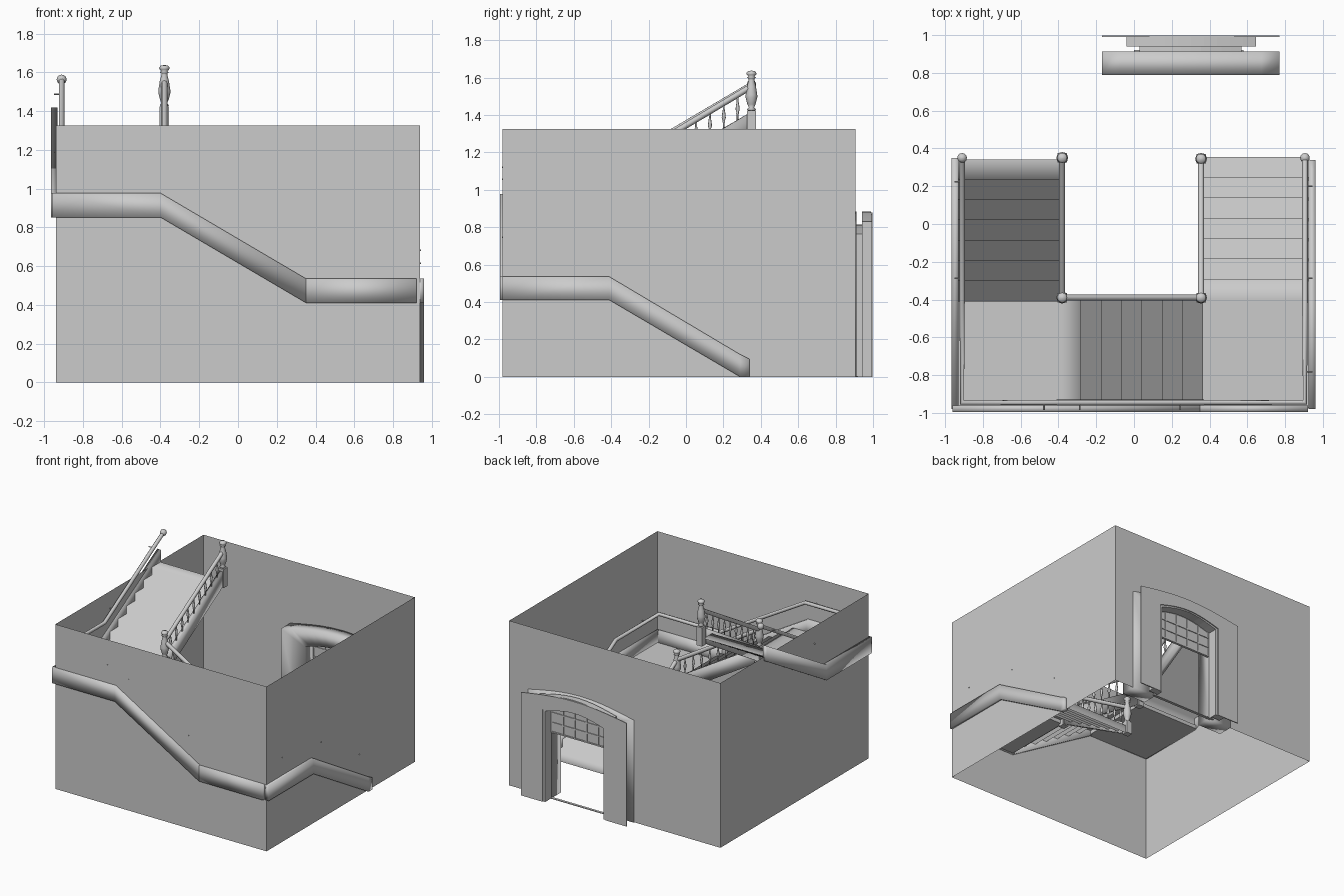
import bpy, bmesh, math
from mathutils import Vector

old = bpy.data.objects.get("Cube")
if old:
    bpy.data.objects.remove(old, do_unlink=True)

grey = bpy.data.materials.new("plain grey")
grey.use_nodes = True
grey.diffuse_color = (0.6, 0.6, 0.6, 1)
grey.node_tree.nodes["Principled BSDF"].inputs["Base Color"].default_value = (0.6, 0.6, 0.6, 1)

RISE = 0.441          # height of one flight
GOING = 0.1075        # depth of one tread
STEPS = 7
WALL_TOP = 1.325


def make(name, verts, faces, smooth=False, fix=True):
    mesh = bpy.data.meshes.new(name)
    mesh.from_pydata([tuple(v) for v in verts], [], faces)
    mesh.materials.append(grey)
    if fix:
        bm = bmesh.new()
        bm.from_mesh(mesh)
        bmesh.ops.recalc_face_normals(bm, faces=bm.faces)
        bm.to_mesh(mesh)
        bm.free()
    mesh.polygons.foreach_set("use_smooth", [smooth] * len(mesh.polygons))
    obj = bpy.data.objects.new(name, mesh)
    bpy.context.collection.objects.link(obj)
    return obj


def tube(name, rings, smooth=False, caps=True):
    """Skin a list of equal rings of points."""
    n = len(rings[0])
    verts = [p for ring in rings for p in ring]
    faces = [(r * n + i, r * n + (i + 1) % n, (r + 1) * n + (i + 1) % n, (r + 1) * n + i)
             for r in range(len(rings) - 1) for i in range(n)]
    if caps:
        faces += [tuple(range(n)), tuple(range(len(verts) - n, len(verts)))]
    return make(name, verts, faces, smooth)


def box(name, x0, x1, y0, y1, z0, z1):
    return tube(name, [[(x0, y0, z), (x1, y0, z), (x1, y1, z), (x0, y1, z)] for z in (z0, z1)])


def lathe(name, x, y, z, profile, sides=12):
    angles = [math.tau * i / sides for i in range(sides)]
    return tube(name, [[(x + r * math.cos(a), y + r * math.sin(a), z + h) for a in angles]
                       for r, h in profile], smooth=True)


def rail(name, points, radius):
    curve = bpy.data.curves.new(name, "CURVE")
    curve.dimensions = "3D"
    curve.bevel_depth = radius
    curve.bevel_resolution = 2
    curve.use_fill_caps = True
    spline = curve.splines.new("POLY")
    spline.points.add(len(points) - 1)
    for p, co in zip(spline.points, points):
        p.co = (*co, 1)
    curve.materials.append(grey)
    obj = bpy.data.objects.new(name, curve)
    bpy.context.collection.objects.link(obj)


def string_board(name, points, across):
    """Board along a pitch line, with its thickness running along across."""
    rings = []
    for p in map(Vector, points):
        top, low = p.copy(), p.copy()
        top.z, low.z = p.z + 0.095, max(p.z - 0.03, 0)
        rings.append([top, low, low + Vector(across), top + Vector(across)])
    tube(name, rings, smooth=True)


def flight(name, start, direction, width, z):
    """Continuous tread and riser strip, rising along direction."""
    d = Vector(direction)
    side = d.cross(Vector((0, 0, 1))) * width
    p = Vector((*start, z))
    verts, faces = [p, p + side], []
    for _ in range(STEPS):
        for move in (Vector((0, 0, RISE / STEPS)), d * GOING):
            p = p + move
            verts += [p, p + side]
    for i in range(0, len(verts) - 2, 2):
        faces.append((i, i + 1, i + 3, i + 2))
    make(name, verts, faces, smooth=True, fix=False)


def arch(x0, x1, spring, crown, foot=0.0, n=10):
    """Outline of an opening with a shallow arched head."""
    head = [(x0 + (x1 - x0) * i / n, spring + (crown - spring) * math.sin(math.pi * i / n))
            for i in range(n + 1)]
    return [(x0, foot)] + head + [(x1, foot)]


def surround(name, outer, inner, y0, y1, smooth=False):
    tube(name, [[(a, y0, b), (a, y1, b), (c, y1, d), (c, y0, d)]
                for (a, b), (c, d) in zip(outer, inner)], smooth)


# Room walls, with an arched opening at the back
make("front_wall", [(-.94, -.98, 0), (.94, -.98, 0), (.94, -.98, WALL_TOP), (-.94, -.98, WALL_TOP)], [(0, 1, 2, 3)], fix=False)
for name, x in (("left_wall", .94), ("right_wall", -.94)):
    order = (0, 1, 2, 3) if x > 0 else (3, 2, 1, 0)
    make(name, [(x, -.98, 0), (x, .905, 0), (x, .905, WALL_TOP), (x, -.98, WALL_TOP)], [order], fix=False)
hole = arch(.03, .57, .74, .79)
edge = arch(-.94, .94, WALL_TOP, WALL_TOP)
count = len(hole)
make("back_wall", [(x, .905, z) for x, z in hole + edge],
     [(i, i + 1, count + i + 1, count + i) for i in range(count - 1)], fix=False)

# Flights and landings
flight("lower_flight", (.93, .355), (0, -1, 0), .57, 0)
flight("middle_flight", (.365, -.97), (-1, 0, 0), .58, RISE)
flight("upper_flight", (-.93, -.41), (0, 1, 0), .55, 2 * RISE)
box("lower_landing", .365, .935, -.975, -.395, RISE - .03, RISE)
box("upper_landing", -.935, -.385, -.975, -.395, 2 * RISE - .03, 2 * RISE)

# String boards on the walls
string_board("left_wall_string", [(.925, -.98, RISE), (.925, -.41, RISE), (.925, .29, .025), (.925, .34, 0)], (.035, 0, 0))
string_board("front_lower_string", [(.92, -.96, RISE), (.35, -.96, RISE)], (0, -.035, 0))
string_board("front_upper_string", [(.35, -.96, RISE), (-.4, -.96, 2 * RISE), (-.96, -.96, 2 * RISE)], (0, -.035, 0))
string_board("right_wall_string", [(-.93, -.98, 2 * RISE), (-.93, -.41, 2 * RISE), (-.93, .35, 3 * RISE)], (-.035, 0, 0))

# Wall handrail with ball ends and brackets
LIFT = .24
path = [(.905, .35, LIFT), (.905, -.4, RISE + LIFT), (.905, -.945, RISE + LIFT),
        (.36, -.945, RISE + LIFT), (-.4, -.945, 2 * RISE + LIFT), (-.91, -.945, 2 * RISE + LIFT),
        (-.91, -.4, 2 * RISE + LIFT), (-.91, .35, 3 * RISE + LIFT)]
rail("wall_handrail", path, .015)
BALL = [(.025 * math.sin(math.pi * i / 8) + .0005, -.025 * math.cos(math.pi * i / 8)) for i in range(9)]
for x, y, z in (path[0], path[-1]):
    lathe("handrail_ball", x, y, z, BALL)
for i, t, out in ((0, .2, (.04, 0, 0)), (0, .85, (.04, 0, 0)), (1, .7, (.04, 0, 0)),
                  (3, .15, (0, -.04, 0)), (3, .85, (0, -.04, 0)), (4, .15, (0, -.04, 0)),
                  (6, .15, (-.04, 0, 0)), (6, .83, (-.04, 0, 0))):
    p = Vector(path[i]).lerp(Vector(path[i + 1]), t)
    rail("rail_bracket", [p, p + Vector(out)], .004)

# Newel posts
NEWEL = [(.015, .1), (.024, .108), (.014, .118), (.022, .135), (.031, .17), (.031, .185),
         (.024, .23), (.015, .265), (.015, .272), (.024, .276), (.016, .284), (.025, .292),
         (.027, .301), (.02, .311), (.001, .315)]
corners = [(.355, .345), (.355, -.39), (-.38, -.39), (-.38, .35)]
for i, (x, y) in enumerate(corners):
    z = i * RISE
    box("newel_base", x - .025, x + .025, y - .025, y + .025, max(z - .05, 0), z + .1)
    lathe("newel_turning", x, y, z, NEWEL)

# Inner strings, handrails and balusters between the newels
SPINDLE = [(.005, 0), (.005, .25), (.008, .3), (.006, .34), (.011, .45), (.009, .6), (.005, .78), (.005, 1)]
for i in range(3):
    a = Vector((*corners[i], i * RISE))
    b = Vector((*corners[i + 1], (i + 1) * RISE))
    run = Vector((b.x - a.x, b.y - a.y, 0)).normalized()
    across = run.cross(Vector((0, 0, 1))) * .03
    string_board("inner_string", [a - across / 2, b - across / 2], across)
    up = Vector((0, 0, .23))
    rail("inner_handrail", [a + up, b + up], .016)
    for k in range(1, 10):
        p = a.lerp(b, k / 10)
        lathe("baluster", p.x, p.y, p.z + .09, [(r, h * .135) for r, h in SPINDLE], 8)

# Doorway surround, in layers through the back wall
opening = arch(.04, .56, .73, .78)
surround("inner_surround", arch(-.17, .77, .82, .885), opening, .79, .912, smooth=True)
surround("door_lining", arch(.03, .57, .765, .815), opening, .912, .94)
surround("outer_surround", arch(-.04, .645, .83, .885), opening, .94, .99)
surround("outer_face", arch(-.17, .77, .83, .88), arch(.02, .58, .74, .79), .99, .998)
box("threshold", 0, .58, .9, .92, 0, .006)

# Transom panel and glazing bars
head = arch(.04, .56, .73, .78, .53)
surround("transom_panel", head, [(x, .53) for x, z in head], .9, .908)
for k in range(6):
    x = .04 + k * .104
    box("transom_upright", x - .005, x + .005, .895, .914, .53, .74 + .035 * math.sin(math.pi * k / 5))
for z in (.535, .61, .69):
    box("transom_bar", .04, .56, .895, .914, z - .005, z + .005)
